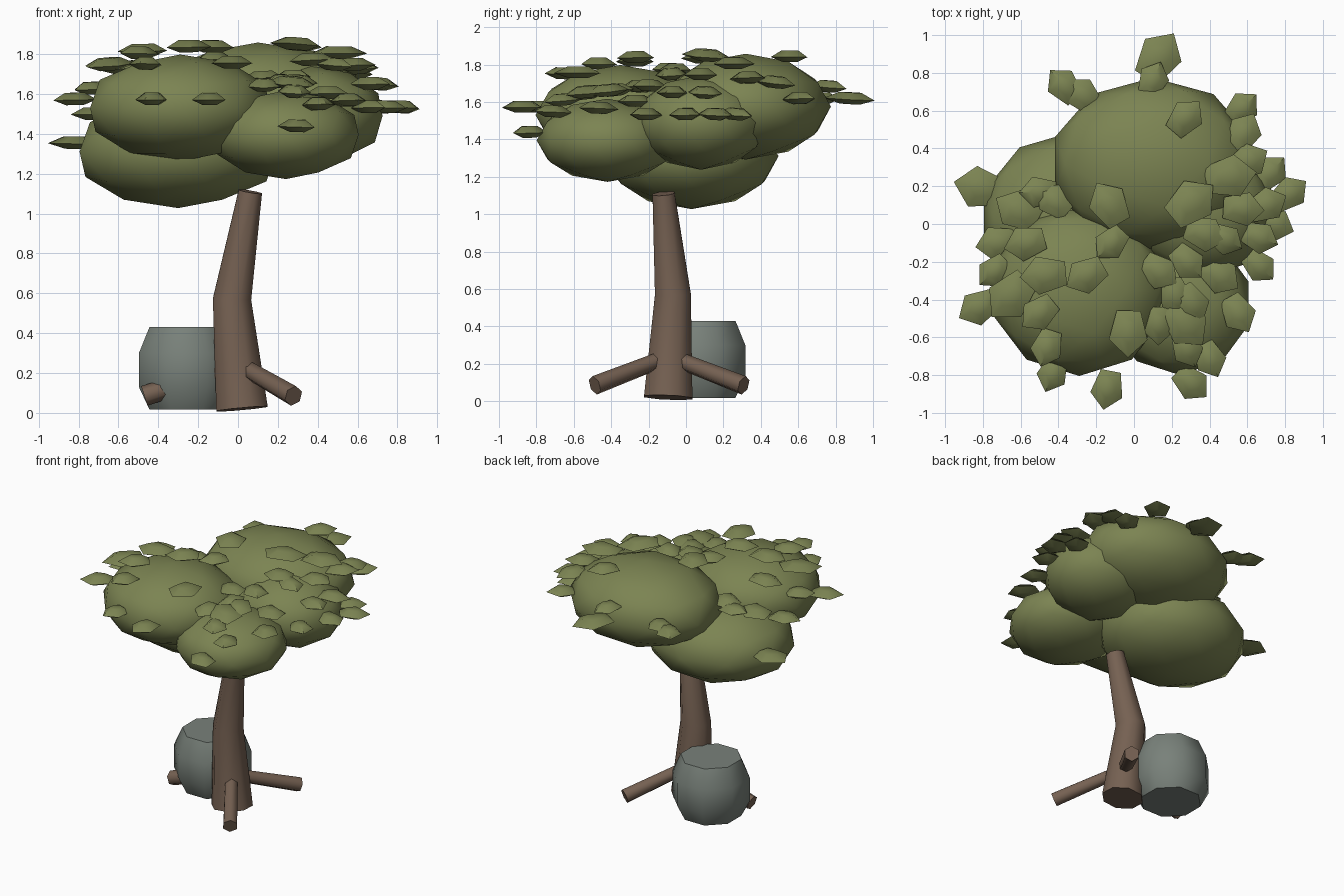
import bpy, bmesh, math, random
from mathutils import Vector, Matrix

random.seed(4)
cube = bpy.data.objects.get("Cube")
if cube:
    bpy.data.objects.remove(cube, do_unlink=True)


def material(name, rgb):
    mat = bpy.data.materials.new(name)
    mat.use_nodes = True
    colour = (*rgb, 1)
    mat.diffuse_color = colour
    mat.node_tree.nodes["Principled BSDF"].inputs["Base Color"].default_value = colour
    return mat


leaf_green = material("leaf green", (.2, .23, .085))
bark_brown = material("bark brown", (.18, .12, .085))
stone_grey = material("stone grey", (.19, .22, .195))


def finish(name, bm, mat, sharp_angle):
    """Turn a bmesh into a smooth shaded object with sharp corners kept."""
    bmesh.ops.recalc_face_normals(bm, faces=bm.faces)
    mesh = bpy.data.meshes.new(name)
    bm.to_mesh(mesh)
    bm.free()
    mesh.materials.append(mat)
    mesh.shade_smooth()
    mesh.set_sharp_from_angle(angle=math.radians(sharp_angle))
    obj = bpy.data.objects.new(name, mesh)
    bpy.context.collection.objects.link(obj)
    return obj


def loft(name, path, radii, sides, mat, turn=0):
    """Capped tube whose rings stand square to the path."""
    bm = bmesh.new()
    points = [Vector(p) for p in path]
    rings = []
    for i, (p, r) in enumerate(zip(points, radii)):
        along = points[min(i + 1, len(points) - 1)] - points[max(i - 1, 0)]
        tilt = Vector((0, 0, 1)).rotation_difference(along.normalized())
        ring = []
        for k in range(sides):
            a = math.tau * k / sides + turn
            ring.append(bm.verts.new(p + tilt @ Vector((r * math.cos(a), r * math.sin(a), 0))))
        rings.append(ring)
    for low, high in zip(rings, rings[1:]):
        for k in range(sides):
            n = (k + 1) % sides
            bm.faces.new((low[k], low[n], high[n], high[k]))
    bm.faces.new(rings[0])
    bm.faces.new(rings[-1])
    return finish(name, bm, mat, 62)


# Trunk, bent in the middle
loft("trunk", [(.02, -.095, .02), (-.03, -.07, .57), (.062, -.12, 1.11)],
     [.14, .104, .064], 8, bark_brown, math.pi / 8)

# Three roots spread evenly around the trunk
for name, degrees in (("front", -56), ("back", 56), ("right", 180)):
    a = math.radians(degrees)
    out = Vector((math.cos(a), math.sin(a), 0))
    base = Vector((.01, -.09, 0))
    loft(name + "_root", [base + out * .03 + Vector((0, 0, .23)),
                          base + out * .48 + Vector((0, 0, .085))],
         [.045, .052], 6, bark_brown)

# Boulder with flat top and bottom
loft("boulder", [(-.255, .075, z) for z in (.018, .13, .3, .43)],
     [.205, .262, .262, .205], 8, stone_grey, math.pi / 8)

# Foliage masses: centre and radii
masses = {
    "foliage_right": ((-.3, .03, 1.31), (.515, .46, .28)),
    "foliage_front": ((-.29, -.35, 1.53), (.47, .45, .265)),
    "foliage_front_left": ((.24, -.42, 1.395), (.38, .375, .22)),
    "foliage_back": ((.1, .32, 1.575), (.54, .45, .28)),
    "foliage_left": ((.36, .08, 1.49), (.38, .36, .25)),
}
for name, (centre, radii) in masses.items():
    bm = bmesh.new()
    bmesh.ops.create_icosphere(bm, subdivisions=2, radius=1.01)
    bm.transform(Matrix.Translation(centre) @ Matrix.Diagonal((*radii, 1)))
    finish(name, bm, leaf_green, 80)


def canopy_height(x, y):
    """Height of the foliage top, or of the nearest mass's rim outside it."""
    best, nearest, rim = 0, 9, 0
    for c, r in masses.values():
        q = ((x - c[0]) / r[0]) ** 2 + ((y - c[1]) / r[1]) ** 2
        if q < 1:
            best = max(best, c[2] + r[2] * math.sqrt(1 - q))
        if q < nearest:
            nearest, rim = q, c[2]
    return best + .045 if best else rim + .04


def leaf_clump(index, x, y, size):
    """Flat five-sided gem with its tip pointing outwards."""
    bm = bmesh.new()
    rings = []
    for scale, z in ((.45, .036), (1, 0), (.4, -.026)):
        rings.append([bm.verts.new((scale * size * 1.15 * math.cos(math.tau * k / 5),
                                    scale * size * .9 * math.sin(math.tau * k / 5), z))
                      for k in range(5)])
    for upper, lower in zip(rings, rings[1:]):
        for k in range(5):
            n = (k + 1) % 5
            bm.faces.new((upper[k], lower[k], lower[n], upper[n]))
    bm.faces.new(rings[0])
    bm.faces.new(rings[-1])
    heading = math.atan2(y, x) + random.uniform(-.5, .5)
    bm.transform(Matrix.Translation((x, y, canopy_height(x, y)))
                 @ Matrix.Rotation(heading, 4, 'Z')
                 @ Matrix.Rotation(random.uniform(-.05, .12), 4, 'Y'))
    finish(f"leaf_clump_{index}", bm, leaf_green, 50)


# Leaf clumps scattered over the canopy
large = [(-.61, .07), (-.47, -.27), (-.65, -.38), (-.03, -.57), (-.13, .1),
         (.3, .11), (.5, .25), (.27, -.53), (.13, .88), (-.81, .19)]
small = [(-.42, .12), (-.72, -.1), (-.57, -.1), (-.82, -.44), (-.5, -.47),
         (-.46, -.65), (-.43, -.79), (-.14, -.87), (-.25, -.27), (-.12, -.1),
         (-.37, .73), (-.27, .68), (.1, .76), (.27, .56), (.57, .61),
         (.58, .48), (.13, -.25), (.72, .27), (.82, .16), (.57, .08),
         (.74, 0), (.37, -.05), (.48, -.08), (.28, -.2), (.45, -.27),
         (.66, -.22), (.55, -.47), (.22, -.38), (.28, -.66), (.3, -.84),
         (.4, -.71), (.13, -.53), (.6, .33), (.66, -.07), (-.5, .17),
         (-.74, -.25), (.3, -.42), (.7, .1)]
clumps = [(p, .125) for p in large] + [(p, .1) for p in small]
for i, ((x, y), size) in enumerate(clumps):
    leaf_clump(i, x, y, size * random.uniform(.92, 1.08))
